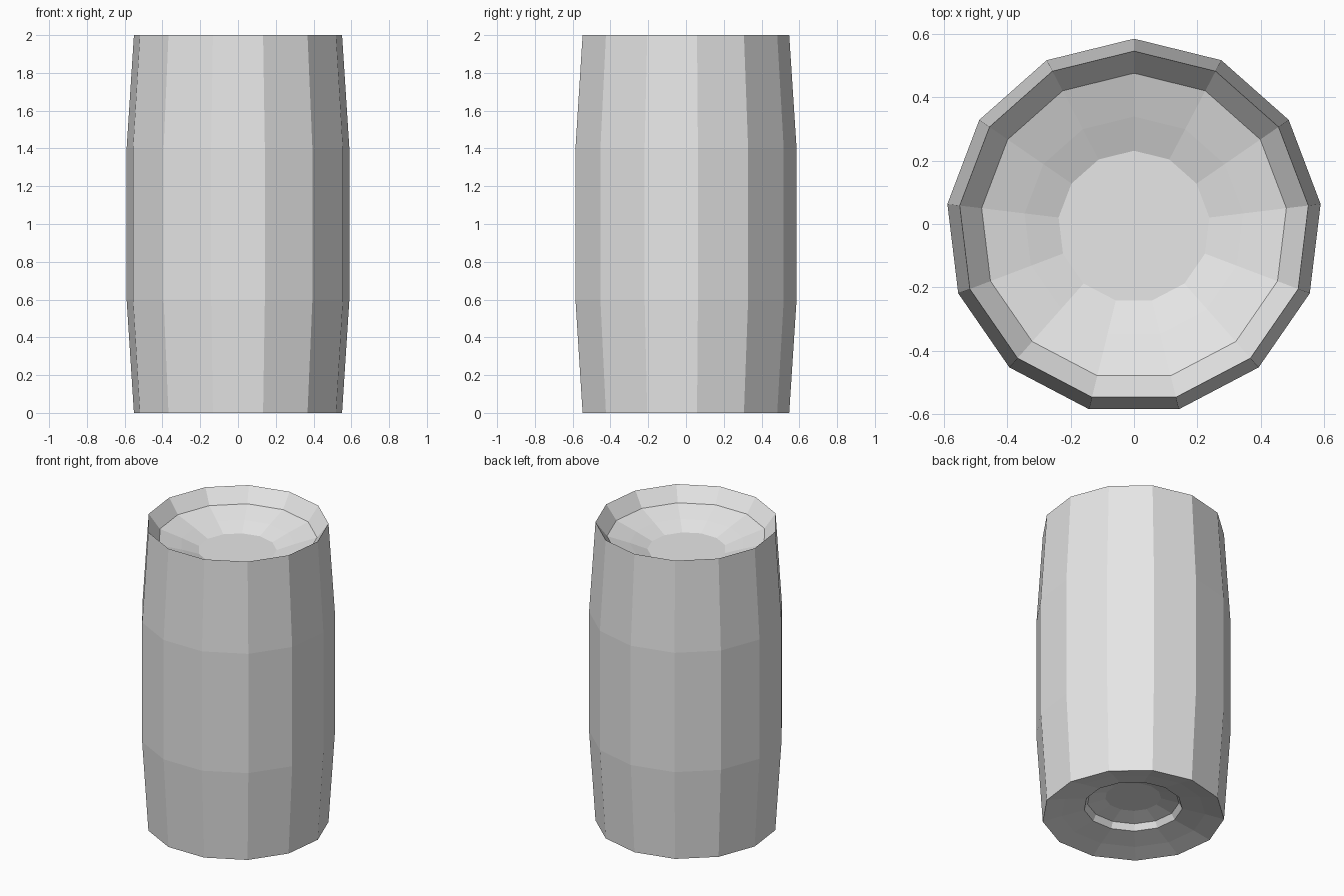
import bpy
import bmesh
import math

if "Cube" in bpy.data.objects:
    bpy.data.objects.remove(bpy.data.objects["Cube"], do_unlink=True)

SIDES = 13
Y_SHIFT = -0.0085  # centres the odd-sided outline

grey = bpy.data.materials.new("plain_grey")
grey.use_nodes = True
colour = (0.8, 0.8, 0.8, 1)
grey.diffuse_color = colour
grey.node_tree.nodes["Principled BSDF"].inputs["Base Color"].default_value = colour


def ring(bm, radius, z):
    """One polygon ring with a corner pointing to the back."""
    verts = []
    for i in range(SIDES):
        a = math.pi / 2 + math.tau * i / SIDES
        verts.append(bm.verts.new((radius * math.cos(a), radius * math.sin(a) + Y_SHIFT, z)))
    return verts


# Radius and height, from the underside recess over the wall to the top dish
profile = [
    (0.17, 0.127), (0.28, 0.10), (0.30, 0.06), (0.44, 0.03),  # underside
    (0.555, 0), (0.594, 0.6), (0.594, 1.4), (0.555, 2),       # bulging wall
    (0.485, 1.907), (0.348, 1.862), (0.24, 1.822),            # dished top
]

bm = bmesh.new()
rings = [ring(bm, r, z) for r, z in profile]
for low, high in zip(rings, rings[1:]):
    for i in range(SIDES):
        j = (i + 1) % SIDES
        bm.faces.new((low[i], low[j], high[j], high[i]))
bm.faces.new(rings[0][::-1])
bm.faces.new(rings[-1])
bmesh.ops.recalc_face_normals(bm, faces=bm.faces)

mesh = bpy.data.meshes.new("barrel_body")
bm.to_mesh(mesh)
bm.free()
mesh.materials.append(grey)
barrel = bpy.data.objects.new("barrel_body", mesh)
bpy.context.collection.objects.link(barrel)
